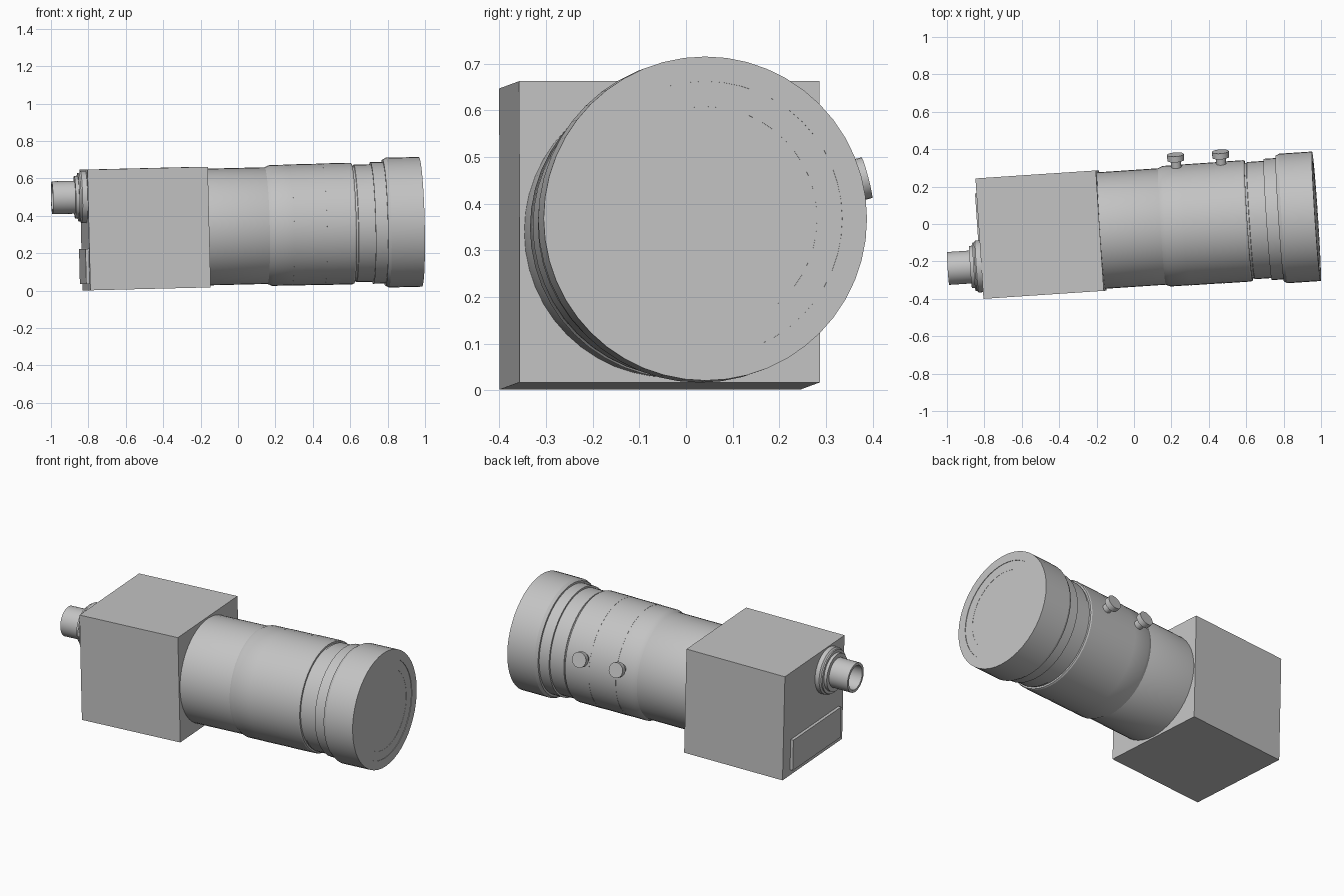
import bpy
import bmesh
from math import cos, sin, pi, radians
from mathutils import Matrix, Vector

cube = bpy.data.objects.get("Cube")
if cube:
    bpy.data.objects.remove(cube, do_unlink=True)

grey = bpy.data.materials.new("plain grey")
grey.use_nodes = True
colour = (0.55, 0.55, 0.55, 1)
grey.diffuse_color = colour
grey.node_tree.nodes["Principled BSDF"].inputs["Base Color"].default_value = colour

# Model frame: local +x is the optical axis, origin at the centre of the housing front
POSE = (Matrix.Translation((-0.175, -0.035, 0.34))
        @ Matrix.Rotation(radians(3.8), 4, 'Z')
        @ Matrix.Rotation(radians(-1.4), 4, 'Y'))


def finish(name, bm, matrix, smooth):
    bmesh.ops.recalc_face_normals(bm, faces=bm.faces)
    bm.transform(POSE @ matrix)
    mesh = bpy.data.meshes.new(name)
    bm.to_mesh(mesh)
    bm.free()
    mesh.materials.append(grey)
    obj = bpy.data.objects.new(name, mesh)
    bpy.context.collection.objects.link(obj)
    if smooth:
        bpy.ops.object.select_all(action='DESELECT')
        obj.select_set(True)
        bpy.context.view_layer.objects.active = obj
        bpy.ops.object.shade_smooth_by_angle(angle=radians(25))
    return obj


def box(name, low, high):
    low, high = Vector(low), Vector(high)
    bm = bmesh.new()
    bmesh.ops.create_cube(bm, size=1)
    matrix = Matrix.Translation((low + high) / 2) @ Matrix.Diagonal((*(high - low), 1))
    return finish(name, bm, matrix, False)


def lathe(name, profile, matrix=Matrix(), sides=48):
    """Revolve (position, radius) points around local x, capping both ends."""
    bm = bmesh.new()
    angles = [2 * pi * i / sides for i in range(sides)]
    rings = [[bm.verts.new((s, r * sin(a), r * cos(a))) for a in angles]
             for s, r in profile]
    for a, b in zip(rings, rings[1:]):
        for i in range(sides):
            j = (i + 1) % sides
            bm.faces.new((a[i], a[j], b[j], b[i]))
    bm.faces.new(rings[0])
    bm.faces.new(rings[-1])
    return finish(name, bm, matrix, True)


# Camera housing and rear cover plate
box("housing", (-0.645, -0.3225, -0.3225), (0, 0.3225, 0.3225))
box("rear_plate", (-0.663, -0.275, -0.289), (-0.64, 0.243, -0.10))

# Lens barrel sections
lathe("rear_barrel", [(-0.01, 0.312), (0.325, 0.312), (0.33, 0.31)])
lathe("iris_ring", [(0.325, 0.312), (0.35, 0.323), (0.456, 0.323)])
lathe("middle_ring", [(0.456, 0.324), (0.632, 0.324)])
lathe("focus_ring", [(0.632, 0.325), (0.782, 0.325), (0.79, 0.321)])
lathe("neck_ring", [(0.785, 0.310), (0.80, 0.310), (0.802, 0.314), (0.895, 0.314)])
lathe("front_barrel", [(0.892, 0.325), (0.96, 0.325)])

# Front hood with two shallow steps on its face
lathe("front_hood", [(0.957, 0.325), (0.957, 0.337), (0.975, 0.347), (1.153, 0.347),
                     (1.153, 0.294), (1.150, 0.294), (1.150, 0.240), (1.149, 0.240)])

# Locking screws on the left side of the barrel
tilt = Matrix.Rotation(radians(14.7), 4, 'X') @ Matrix.Rotation(radians(90), 4, 'Z')
for label, s in (("rear", 0.425), ("front", 0.666)):
    lathe(label + "_locking_screw",
          [(0.30, 0.027), (0.36, 0.027), (0.36, 0.045), (0.392, 0.045)],
          Matrix.Translation((s, 0, 0)) @ tilt, 24)

# Rear connector: stepped flange and hollow tube
socket = Matrix.Translation((0, -0.148, 0.177))
lathe("connector_flange", [(-0.64, 0.139), (-0.672, 0.139), (-0.68, 0.130),
                           (-0.688, 0.130), (-0.688, 0.113), (-0.706, 0.113)], socket)
lathe("connector_tube", [(-0.70, 0.088), (-0.827, 0.088), (-0.827, 0.072),
                         (-0.715, 0.072)], socket)
